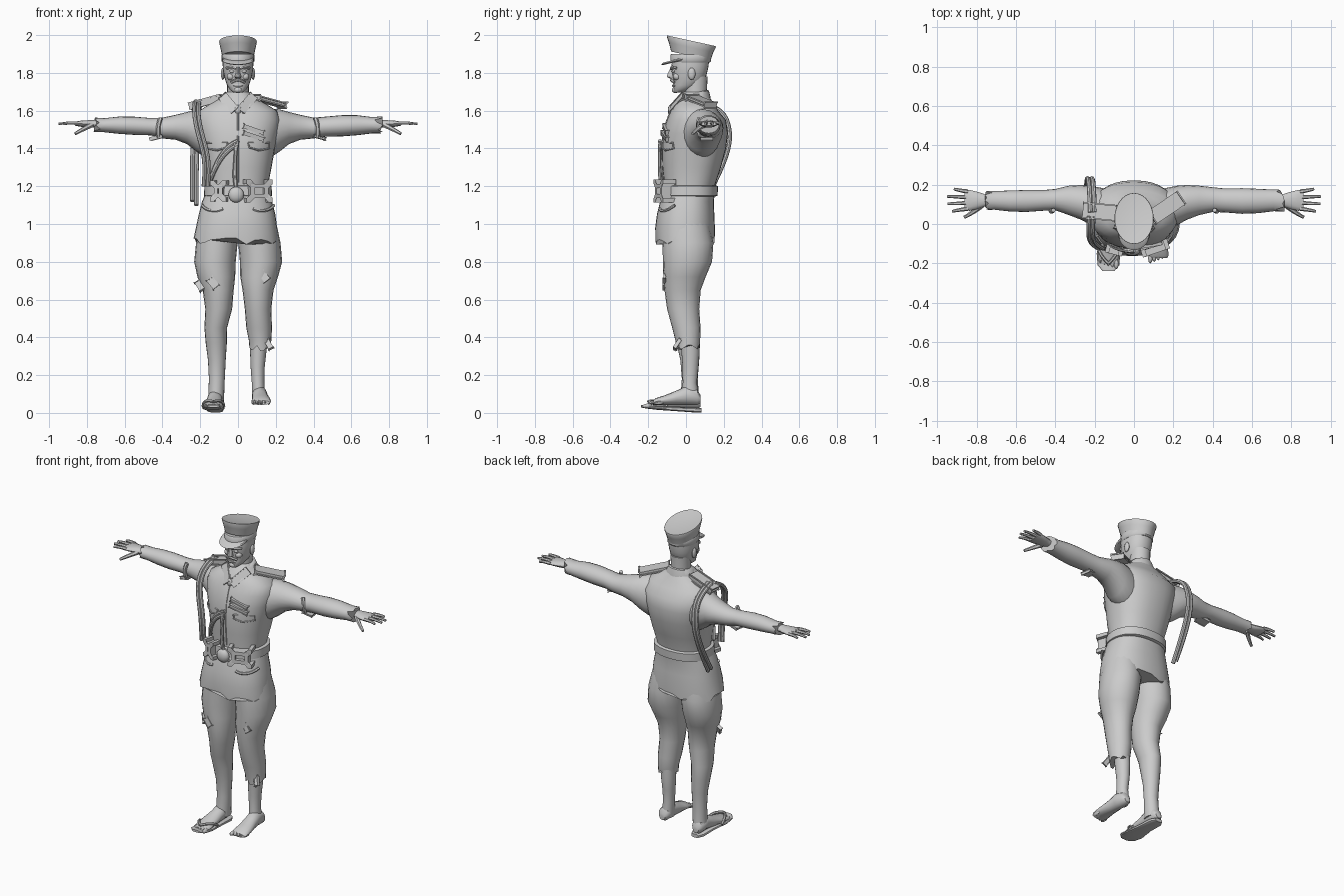
import bpy, bmesh, math, random
from mathutils import Vector

random.seed(4)
grey = bpy.data.materials.new("plain_grey")
grey.diffuse_color = (0.6, 0.6, 0.6, 1)


def finish(name, bm):
    bmesh.ops.recalc_face_normals(bm, faces=bm.faces)
    me = bpy.data.meshes.new(name)
    bm.to_mesh(me)
    bm.free()
    me.materials.append(grey)
    ob = bpy.data.objects.new(name, me)
    bpy.context.collection.objects.link(ob)
    return ob


def loft(name, secs, axis="z", n=20, e=2.0, jag=0.0, tilt=0.0):
    """Skin rounded sections (position, centre u, centre v, radius u, radius v)."""
    bm = bmesh.new()
    rings = []
    for k, (t, cu, cv, ru, rv) in enumerate(secs):
        ring = []
        for i in range(n):
            c, s = math.cos(2 * math.pi * i / n), math.sin(2 * math.pi * i / n)
            u = cu + ru * math.copysign(abs(c) ** (2 / e), c)
            v = cv + rv * math.copysign(abs(s) ** (2 / e), s)
            w = t + tilt * (v - cv)
            if jag and k == len(secs) - 1:
                w += random.uniform(-jag, jag)
            ring.append(bm.verts.new({"z": (u, v, w), "x": (w, u, v), "y": (u, w, v)}[axis]))
        rings.append(ring)
    for a, b in zip(rings, rings[1:]):
        for i in range(n):
            bm.faces.new((a[i], a[(i + 1) % n], b[(i + 1) % n], b[i]))
    bm.faces.new(rings[0])
    bm.faces.new(rings[-1])
    return finish(name, bm)


def tube(name, pts, r, tip=1.0, smooth=True, sides=1):
    """Round cord or finger along points, tapering to tip."""
    cu = bpy.data.curves.new(name, "CURVE")
    cu.dimensions = "3D"
    cu.bevel_depth, cu.bevel_resolution, cu.use_fill_caps = r, sides, True
    cu.resolution_u = 5
    sp = cu.splines.new("NURBS" if smooth else "POLY")
    sp.points.add(len(pts) - 1)
    for i, p in enumerate(pts):
        sp.points[i].co = (*p, 1)
        sp.points[i].radius = 1 + (tip - 1) * i / (len(pts) - 1)
    if smooth:
        sp.use_endpoint_u, sp.order_u = True, min(4, len(pts))
    cu.materials.append(grey)
    ob = bpy.data.objects.new(name, cu)
    bpy.context.collection.objects.link(ob)
    bpy.context.view_layer.objects.active = ob
    ob.select_set(True)
    bpy.ops.object.convert(target="MESH")
    ob.select_set(False)
    return ob


def ball(name, loc, size, seg=14):
    bm = bmesh.new()
    bmesh.ops.create_uvsphere(bm, u_segments=seg, v_segments=8, radius=1)
    for v in bm.verts:
        v.co = Vector((v.co[i] * size[i] + loc[i] for i in range(3)))
    return finish(name, bm)


def slab(name, a, b, width, thick, up=(0, 0, 1)):
    """Flat bevelled bar running from a to b."""
    a, b, up = Vector(a), Vector(b), Vector(up)
    d = (b - a).normalized()
    side = d.cross(up).normalized()
    up = side.cross(d)
    bm = bmesh.new()
    bmesh.ops.create_cube(bm, size=1)
    for v in bm.verts:
        x, y, z = v.co
        v.co = (a + b) / 2 + d * x * (b - a).length + side * y * width + up * z * thick
    bmesh.ops.bevel(bm, geom=bm.edges[:], offset=thick * 0.3, segments=2, affect="EDGES")
    return finish(name, bm)


# Tunic body and its flared skirt
CHEST = [(1.12, 0, .015, .16, .13), (1.21, 0, .02, .16, .135), (1.30, 0, .03, .178, .155),
         (1.40, 0, .042, .195, .17), (1.48, 0, .05, .215, .172), (1.55, 0, .055, .225, .157),
         (1.60, 0, .045, .205, .125), (1.635, 0, .045, .15, .105), (1.67, 0, .045, .085, .08),
         (1.70, 0, .05, .055, .06)]
loft("tunic_body", CHEST, n=32, e=2.3)
loft("tunic_skirt", [(1.18, 0, .018, .165, .138), (1.12, -.005, .005, .185, .142),
                     (1.05, -.005, -.002, .203, .152), (.98, -.008, -.005, .215, .158),
                     (.91, -.01, -.005, .225, .157)], n=32, e=2.3, jag=.022)


def on_chest(x, z, off=0.004):
    """Point on the front of the tunic."""
    for a, b in zip(CHEST, CHEST[1:]):
        if a[0] <= z <= b[0]:
            f = (z - a[0]) / (b[0] - a[0])
            cy, rx, ry = (a[i] + f * (b[i] - a[i]) for i in (2, 3, 4))
            return (x, cy - ry * max(0, 1 - abs(x / rx) ** 2.3) ** (1 / 2.3) - off, z)


# Belt, buckle and pouch
loft("belt", [(1.145, 0, .017, .166, .137), (1.15, 0, .017, .18, .15),
              (1.2, 0, .02, .178, .15), (1.205, 0, .02, .163, .138)], n=32, e=2.3)
ball("belt_buckle", (-.01, -.137, 1.155), (.042, .025, .042))
slab("belt_pouch", (.055, -.128, 1.175), (.15, -.095, 1.175), .03, .075)
slab("belt_clasp", (-.12, -.118, 1.175), (-.075, -.13, 1.175), .02, .07)

# Breeches, lower legs and feet
loft("right_trouser", [(1.02, -.1, 0, .1, .12), (.9, -.112, .01, .11, .135), (.8, -.122, .008, .11, .13),
                       (.72, -.115, -.008, .1, .112), (.65, -.105, -.018, .082, .096),
                       (.55, -.102, -.015, .071, .085), (.45, -.118, .002, .06, .075),
                       (.37, -.115, .012, .056, .062), (.28, -.112, .02, .047, .05),
                       (.18, -.112, .02, .042, .042), (.1, -.115, .02, .042, .048),
                       (.05, -.118, .02, .042, .05)])
loft("left_trouser", [(1.02, .1, 0, .1, .12), (.9, .113, .01, .112, .135), (.8, .122, .008, .112, .13),
                      (.72, .112, -.008, .1, .112), (.65, .106, -.018, .082, .096),
                      (.55, .106, -.015, .07, .085), (.45, .112, .002, .068, .075),
                      (.38, .117, .01, .059, .065), (.345, .118, .01, .058, .06)], jag=.018)
loft("left_shin", [(.42, .11, .02, .045, .05), (.32, .107, .024, .043, .048), (.24, .104, .024, .037, .042),
                   (.16, .106, .02, .033, .037), (.1, .108, .022, .035, .045), (.06, .11, .022, .034, .045)])
for side, x, base, toe in (("right", -.122, .022, -.215), ("left", .115, .042, -.185)):
    out = math.copysign(1, x)
    loft(side + "_foot", [(.078, x, base + .03, .02, .02), (.06, x, base + .04, .036, .04),
                          (.0, x, base + .05, .04, .05), (-.05, x + out * .003, base + .038, .043, .038),
                          (-.11, x + out * .008, base + .026, .05, .026),
                          (-.16, x + out * .008, base + .018, .052, .018),
                          (toe + .012, x + out * .008, base + .012, .046, .012)], axis="y", n=16)
    for i in range(5):
        tx = x - out * (.032 - .02 * i)
        ball(f"{side}_toe_{i}", (tx, toe + .012 + .007 * i, base + .014), (.012 - .001 * i, .027, .013), 8)
loft("sandal_sole", [(.082, -.12, .014, .025, .011), (.05, -.12, .015, .043, .013), (-.05, -.122, .02, .046, .011),
                     (-.15, -.13, .026, .06, .01), (-.21, -.13, .032, .055, .009),
                     (-.238, -.13, .036, .03, .007)], axis="y", n=16, e=3)
for end in (-.185, -.075):
    tube("sandal_strap", [(-.13, -.2, .06), (-.13 + end + .13, -.15, .075), (-.13 + end + .13, -.1, .035)], .008)

# Ripped flaps on the breeches
for x, z, s in ((-.13, .685, 1), (.14, .72, 1), (-.2, .67, .8), (.165, .36, .7)):
    slab("cloth_tear", (x - .02 * s, -.108 if abs(x) < .15 else -.03, z + .025),
         (x + .015 * s, -.115 if abs(x) < .15 else -.06, z - .02), .04 * s, .012, (0, 1, 0))

# Sleeves with torn cuffs, forearms and hands
for side, sg, fat in (("right", -1, .86), ("left", 1, 1.0)):
    loft(side + "_sleeve", [(sg * t, cy, cz, ry * (fat if t > .35 else 1), rz * (fat if t > .45 else 1))
         for t, cy, cz, ry, rz in (
             (.1, .07, 1.47, .1, .12), (.17, .08, 1.48, .105, .13), (.22, .095, 1.495, .1, .112),
             (.27, .11, 1.508, .088, .085), (.33, .12, 1.512, .075, .066), (.4, .124, 1.508, .063, .055),
             (.46, .12, 1.515, .061, .053), (.55, .117, 1.52, .065, .056), (.63, .117, 1.523, .062, .053),
             (.71, .12, 1.523, .055, .043), (.745, .12, 1.525, .056, .045))], axis="x", jag=.022)
    tube(side + "_sleeve_fold", [(sg * .41, .07, 1.56), (sg * .43, .055, 1.51), (sg * .42, .08, 1.46)], .012)
    slab(side + "_sleeve_tear", (sg * .4, .1, 1.465), (sg * .46, .11, 1.45), .06, .012)
    loft(side + "_palm", [(sg * .68, .12, 1.527, .033, .026), (sg * .75, .12, 1.53, .028, .02),
                          (sg * .79, .12, 1.53, .042, .02), (sg * .835, .12, 1.531, .053, .016),
                          (sg * .862, .12, 1.531, .05, .011)], axis="x", n=14)
    for i in range(4):
        y = .078 + .029 * i
        reach = (.925, .948, .95, .915)[i]
        tube(f"{side}_finger_{i}", [(sg * .845, y, 1.533), (sg * .89, y + .004 * (i - 1.5), 1.538),
                                    (sg * reach, y + .009 * (i - 1.5), 1.53)], .0115, .6)
    tube(side + "_thumb", [(sg * .775, .095, 1.525), (sg * .815, .06, 1.505), (sg * .862, .035, 1.478)], .015, .55)

# Head and face
loft("neck", [(1.64, 0, .052, .055, .06), (1.7, 0, .05, .057, .06), (1.78, 0, .055, .06, .06)])
loft("head", [(1.695, 0, -.035, .022, .027), (1.71, 0, -.025, .042, .043), (1.735, 0, .005, .058, .07),
              (1.77, 0, .017, .07, .087), (1.81, 0, .02, .079, .094), (1.84, 0, .022, .081, .098),
              (1.9, 0, .026, .08, .098)], n=24, e=2.2)
loft("nose", [(1.83, 0, -.07, .008, .01), (1.795, 0, -.08, .012, .019), (1.778, 0, -.08, .018, .022),
              (1.77, 0, -.07, .012, .015)], n=10)
tube("moustache", [(-.035, -.062, 1.75), (-.015, -.083, 1.766), (.015, -.083, 1.766), (.035, -.062, 1.75)], .008)
tube("lower_lip", [(-.024, -.058, 1.733), (0, -.078, 1.73), (.024, -.058, 1.733)], .007)
ball("chin", (0, -.055, 1.71), (.023, .02, .017))
for sg, side in ((-1, "right"), (1, "left")):
    ball(side + "_ear", (sg * .08, .03, 1.795), (.011, .02, .032), 10)
    ball(side + "_eye", (sg * .032, -.066, 1.808), (.014, .01, .009), 10)
    tube(side + "_brow", [(sg * .01, -.078, 1.823), (sg * .035, -.078, 1.832), (sg * .06, -.05, 1.825)], .008)
    ball(side + "_cheek", (sg * .038, -.047, 1.78), (.022, .022, .02), 10)

# Peaked cap
loft("cap_band", [(1.855, 0, .025, .082, .1), (1.862, 0, .025, .087, .107), (1.895, 0, .026, .087, .108),
                  (1.9, 0, .026, .083, .104)], n=28)
loft("cap_crown", [(1.89, 0, .026, .084, .105), (1.935, 0, .027, .094, .118), (1.964, 0, .028, .1, .13),
                   (1.97, 0, .028, .098, .129), (1.962, 0, .028, .05, .065)], n=28, tilt=-.22)
loft("cap_peak", [(1.863, 0, -.035, .078, .085), (1.868, 0, -.04, .083, .093), (1.876, 0, -.035, .08, .085)],
     n=28, tilt=.25)

# Collar with pointed lapels and tie knot
loft("collar", [(1.635, 0, .04, .1, .092), (1.66, 0, .043, .093, .085), (1.69, 0, .048, .074, .073),
                (1.695, 0, .048, .063, .065)], n=24, tilt=.22)
for sg in (-1, 1):
    slab("collar_point", (sg * .08, -.015, 1.675), (sg * .015, -.082, 1.6), .042, .016, (sg * .4, -1, .5))
ball("tie_knot", (0, -.08, 1.605), (.018, .015, .025), 10)

# Shoulder boards
slab("right_shoulder_board", (-.095, .055, 1.668), (-.25, .07, 1.625), .07, .025)
slab("left_shoulder_board", (.095, .035, 1.668), (.235, .13, 1.63), .065, .025)

# Pocket flaps, seam, ribbons
for sg in (-1, 1):
    tube("pocket_flap", [on_chest(sg * x, z) for x, z in ((.055, 1.43), (.06, 1.405), (.11, 1.39), (.165, 1.4),
                                                         (.165, 1.43), (.055, 1.43))], .005, smooth=False)
    tube("skirt_pocket", [(sg * .08, -.137, 1.08), (sg * .12, -.133, 1.06), (sg * .17, -.1, 1.07),
                          (sg * .19, -.06, 1.1)], .008)
tube("front_seam", [on_chest(0, z, 0) for z in (1.22, 1.3, 1.4, 1.48, 1.55, 1.6)], .005)
for z in (1.5, 1.465):
    slab("ribbon_bar", on_chest(.03, z + .018), on_chest(.135, z - .018), .022, .014, (0, -1, 0))

# Braided cords from the right shoulder
for k in (0, 1):
    d = .022 * k
    tube("shoulder_cord", [(-.205 - d, .04, 1.645), (-.215 - d, -.06, 1.61), (-.2 - d, -.1, 1.5),
                           (-.165 - d, -.12, 1.4), (-.15 - d, -.13, 1.3), (-.16 - d, -.11, 1.2)], .011, sides=2)
    tube("back_cord", [(-.2 - d, .06, 1.65), (-.205 - d, .19, 1.62), (-.21 - d, .235, 1.52), (-.22 - d, .235, 1.4),
                       (-.22 - d, .17, 1.25), (-.22 - d, .09, 1.1 + d)], .012, sides=2)
    tube("chest_cord", [on_chest(0, 1.44 - d, .012), on_chest(-.08, 1.41 - d, .016), on_chest(-.12, 1.32 - d, .022),
                        on_chest(-.15, 1.22, .025)], .011, sides=2)
    tube("hanging_cord", [on_chest(0 - d, 1.44, .012), on_chest(-.02 + d, 1.36, .018),
                          on_chest(-.015 - d, 1.28, .018), on_chest(-.01, 1.19, .02)], .009, sides=2)

# Smooth shading with crisp edges
bpy.ops.object.select_all(action="SELECT")
bpy.context.view_layer.objects.active = bpy.context.selected_objects[0]
bpy.ops.object.shade_smooth_by_angle(angle=math.radians(40))
